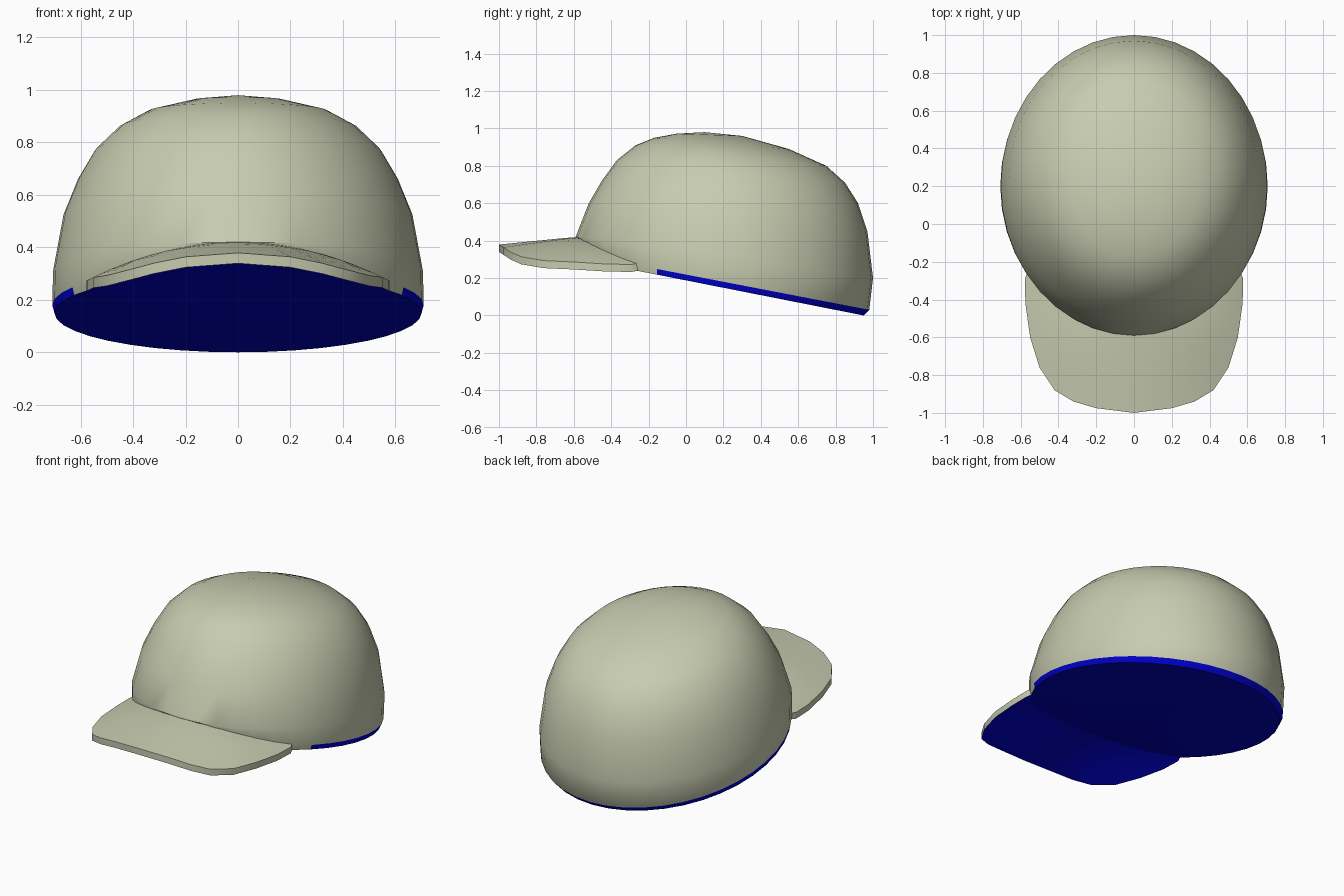
import bpy, bmesh, math
from mathutils import Vector

cube = bpy.data.objects.get("Cube")
if cube:
    bpy.data.objects.remove(cube, do_unlink=True)


def material(name, rgb):
    m = bpy.data.materials.new(name)
    m.use_nodes = True
    m.diffuse_color = (*rgb, 1)
    m.node_tree.nodes["Principled BSDF"].inputs["Base Color"].default_value = (*rgb, 1)
    return m


MATERIALS = [material("sage fabric", (0.57, 0.60, 0.43)),
             material("blue lining", (0.0, 0.0, 0.6))]


def finish(name, bm):
    bmesh.ops.recalc_face_normals(bm, faces=bm.faces)
    mesh = bpy.data.meshes.new(name)
    bm.to_mesh(mesh)
    bm.free()
    for m in MATERIALS:
        mesh.materials.append(m)
    ob = bpy.data.objects.new(name, mesh)
    bpy.context.collection.objects.link(ob)
    bpy.ops.object.select_all(action='DESELECT')
    ob.select_set(True)
    bpy.context.view_layer.objects.active = ob
    bpy.ops.object.shade_smooth_by_angle(angle=math.radians(40))
    return ob


THICK = 0.04


def brim_top(x, y):
    """Arched height of the brim's upper face."""
    return 0.42 - 0.44 * x * x - 0.1 * max(0, -0.59 - y)


# Crown: tilted elliptical rings, each (front y, front z, back y, back z, half width)
RINGS = [
    (-0.57, 0.30, 0.95, 0.00, 0.70),
    (-0.58, 0.33, 0.98, 0.03, 0.708),
    (-0.59, 0.42, 1.00, 0.20, 0.705),
    (-0.52, 0.60, 0.97, 0.45, 0.665),
    (-0.45, 0.72, 0.92, 0.60, 0.61),
    (-0.37, 0.83, 0.85, 0.71, 0.545),
    (-0.27, 0.91, 0.75, 0.80, 0.455),
    (-0.17, 0.95, 0.55, 0.89, 0.34),
    (-0.05, 0.972, 0.30, 0.96, 0.16),
]
SEG = 40
bm = bmesh.new()
rows = []
for level, (yf, zf, yb, zb, w) in enumerate(RINGS):
    row = []
    for k in range(SEG):
        a = math.tau * k / SEG
        x, s = w * math.sin(a), (1 - math.cos(a)) / 2
        y, z = yf + (yb - yf) * s, zf + (zb - zf) * s
        # the lowest rings rise to meet the arched brim
        if level < 2 and y < -0.26:
            z = max(z, brim_top(x, y) - (THICK, 0.015)[level])
        row.append(bm.verts.new((x, y, z)))
    rows.append(row)
apex = bm.verts.new((0, 0.1, 0.98))
base = bm.verts.new((0, 0.2, 0.148))
for k in range(SEG):
    n = (k + 1) % SEG
    for level, (lo, hi) in enumerate(zip(rows, rows[1:])):
        f = bm.faces.new((lo[k], lo[n], hi[n], hi[k]))
        # lining edge shows around the sides and back
        if level == 0 and f.calc_center_median().y > -0.17:
            f.material_index = 1
    bm.faces.new((rows[-1][k], rows[-1][n], apex))
    bm.faces.new((rows[0][n], rows[0][k], base)).material_index = 1
finish("crown", bm)

# Brim: arched plate from the crown's front to a rounded outline
HALF = [(0, -1.0), (0.2, -0.975), (0.32, -0.94), (0.42, -0.88),
        (0.50, -0.76), (0.55, -0.60), (0.575, -0.42), (0.578, -0.29)]
OUTLINE = [(-x, y) for x, y in HALF[:0:-1]] + HALF
STEPS = 5
last = len(OUTLINE) - 1
bm = bmesh.new()
top, under = [], []
for i, (ox, oy) in enumerate(OUTLINE):
    rx = 0.565 * (2 * i / last - 1)
    ry = 0.22 - 0.79 * math.sqrt(1 - (rx / 0.708) ** 2)
    up, down = [], []
    for j in range(STEPS + 1):
        p = Vector((rx, ry)).lerp(Vector((ox, oy)), j / STEPS)
        z = brim_top(p.x, p.y)
        up.append(bm.verts.new((p.x, p.y, z)))
        down.append(bm.verts.new((p.x, p.y, z - THICK)))
    top.append(up)
    under.append(down)
for i in range(last):
    for j in range(STEPS):
        bm.faces.new((top[i][j], top[i + 1][j], top[i + 1][j + 1], top[i][j + 1]))
        f = bm.faces.new((under[i][j], under[i][j + 1], under[i + 1][j + 1], under[i + 1][j]))
        f.material_index = 1
    for j in (0, STEPS):
        bm.faces.new((top[i][j], top[i + 1][j], under[i + 1][j], under[i][j]))
for i in (0, last):
    for j in range(STEPS):
        bm.faces.new((top[i][j], top[i][j + 1], under[i][j + 1], under[i][j]))
finish("brim", bm)
